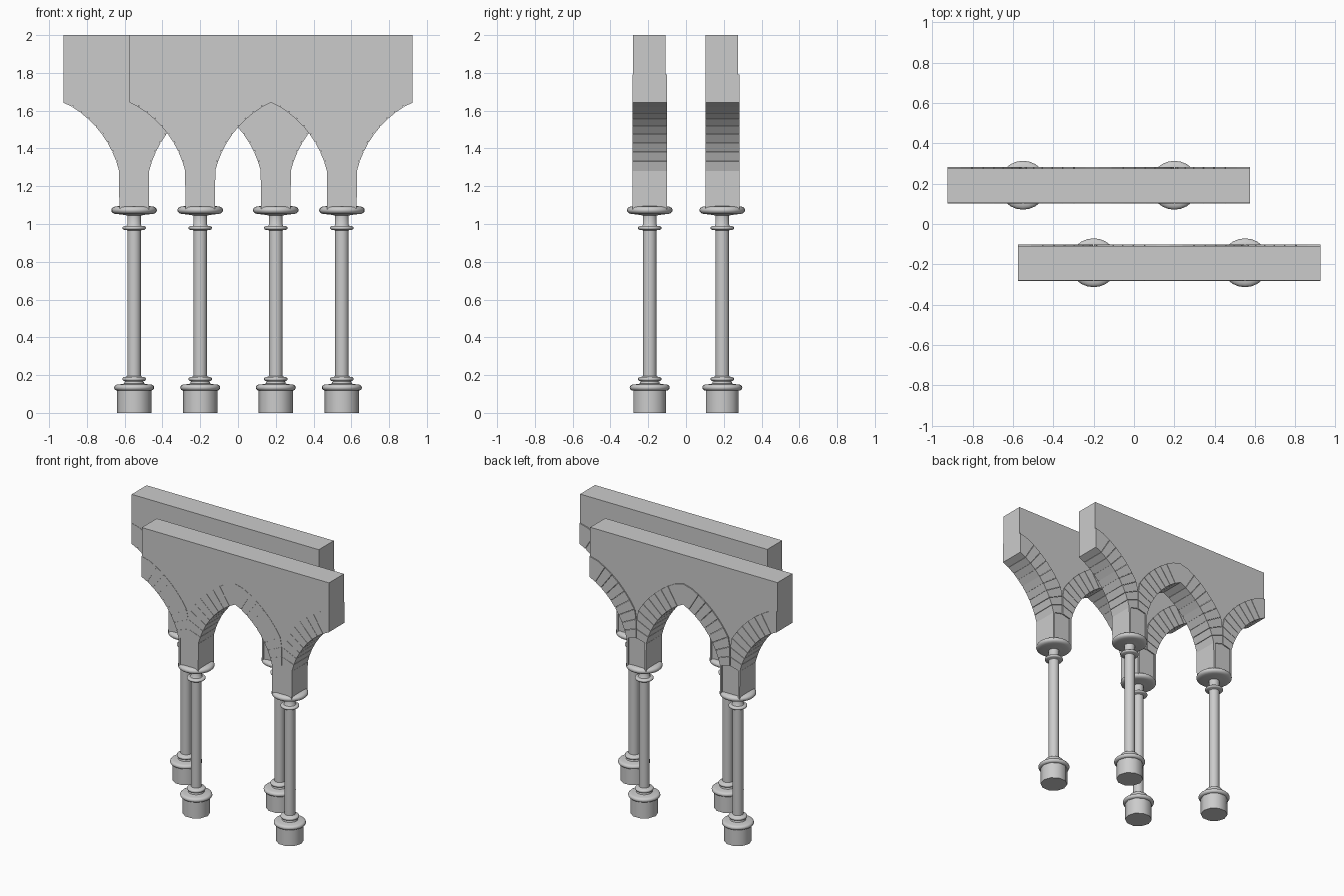
import bpy, bmesh, math

if "Cube" in bpy.data.objects:
    bpy.data.objects.remove(bpy.data.objects["Cube"])

# Arch circle, relative to the column axis
CX, CZ, R = 0.617, 1.147, 0.554
HALF = 0.375          # half the width of one bay
A0 = math.atan2(1.28 - CZ, 0.08 - CX)
A1 = math.atan2(1.643 - CZ, HALF - CX)
Y0, Y1 = -0.088, 0.083   # wall faces
V0, V1 = -0.090, 0.091   # arch stone faces


def arc(r, a):
    return (CX + r * math.cos(a), CZ + r * math.sin(a))


def add_prism(bm, pts, y0, y1):
    front = [bm.verts.new((x, y0, z)) for x, z in pts]
    back = [bm.verts.new((x, y1, z)) for x, z in pts]
    bm.faces.new(front)
    bm.faces.new(back[::-1])
    n = len(pts)
    for i in range(n):
        j = (i + 1) % n
        bm.faces.new((front[j], front[i], back[i], back[j]))


def finish(bm, name, loc, smooth=False):
    bmesh.ops.recalc_face_normals(bm, faces=bm.faces)
    me = bpy.data.meshes.new(name)
    bm.to_mesh(me)
    bm.free()
    ob = bpy.data.objects.new(name, me)
    ob.location = loc
    bpy.context.collection.objects.link(ob)
    if smooth:
        bpy.ops.object.select_all(action='DESELECT')
        ob.select_set(True)
        bpy.context.view_layer.objects.active = ob
        bpy.ops.object.shade_smooth_by_angle(angle=math.radians(40))


def lathe(name, prof, sides, loc):
    bm = bmesh.new()
    rings = []
    for r, z in prof:
        rings.append([bm.verts.new((r * math.cos(2 * math.pi * i / sides),
                                    r * math.sin(2 * math.pi * i / sides), z))
                      for i in range(sides)])
    for a, b in zip(rings, rings[1:]):
        for i in range(sides):
            j = (i + 1) % sides
            bm.faces.new((a[i], a[j], b[j], b[i]))
    bm.faces.new(rings[0][::-1])
    bm.faces.new(rings[-1])
    finish(bm, name, loc, True)


def moulding(r, z, h, inner):
    # rounded ring profile
    d = r - inner
    return [(inner + d * max(0, math.sin(t * math.pi / 8)) ** 0.6,
             z - h / 2 * math.cos(t * math.pi / 8)) for t in range(9)]


def wall(loc):
    right = [(0.07, 1.07), (0.07, 1.283)]
    right += [arc(R - 0.0 + 0.008, A0 + (A1 - A0) * i / 8) for i in range(1, 8)]
    right += [(HALF, 1.651), (HALF, 2.0)]
    bm = bmesh.new()
    add_prism(bm, right + [(-x, z) for x, z in right[::-1]], Y0, Y1)
    finish(bm, "arch_wall", loc)


def arch_stones(loc):
    bm = bmesh.new()
    n, gap = 9, 0.0055
    for i in range(n):
        a = A0 + (A1 - A0) * i / n - (gap if i else 0)
        b = A0 + (A1 - A0) * (i + 1) / n
        outer = []
        for t in (a, b):
            # stones shorten where the two arches meet above the column
            far = min(R + 0.145, (CX - 0.003) / -math.cos(t))
            outer.append(arc(far, t))
        pts = [arc(R, a), arc(R, b), outer[1], outer[0]]
        if i == n - 1:   # last stone ends on the bay edge
            pts = [pts[0], (HALF, 1.643), (HALF, 1.792), outer[1], outer[0]]
        for s in (1, -1):
            add_prism(bm, [(s * x, z) for x, z in pts], V0, V1)
    # jamb strips below the spring of the arch
    for s in (1, -1):
        add_prism(bm, [(s * x, z) for x, z in
                       ((0.066, 1.07), (0.078, 1.07), (0.08, 1.28), (0.066, 1.285))], V0, V1)
    finish(bm, "arch_stones", loc)


def column(loc):
    lathe("pedestal", [(0.091, 0), (0.091, 0.118)], 10, loc)
    prof = [(0.08, 0.112)] + moulding(0.106, 0.134, 0.034, 0.075)
    prof += [(0.053, 0.155), (0.05, 0.167)] + moulding(0.062, 0.179, 0.022, 0.045)
    prof += [(0.036, 0.196), (0.036, 0.965)]
    prof += moulding(0.062, 0.979, 0.022, 0.04)
    prof += [(0.036, 0.995), (0.036, 1.045)]
    prof += moulding(0.121, 1.073, 0.044, 0.07)
    lathe("column", prof, 24, loc)


# Two staggered rows of two bays
for y, xs in ((0.192, (-0.55, 0.20)), (-0.192, (-0.20, 0.55))):
    for x in xs:
        loc = (x, y, 0)
        wall(loc)
        arch_stones(loc)
        column(loc)
